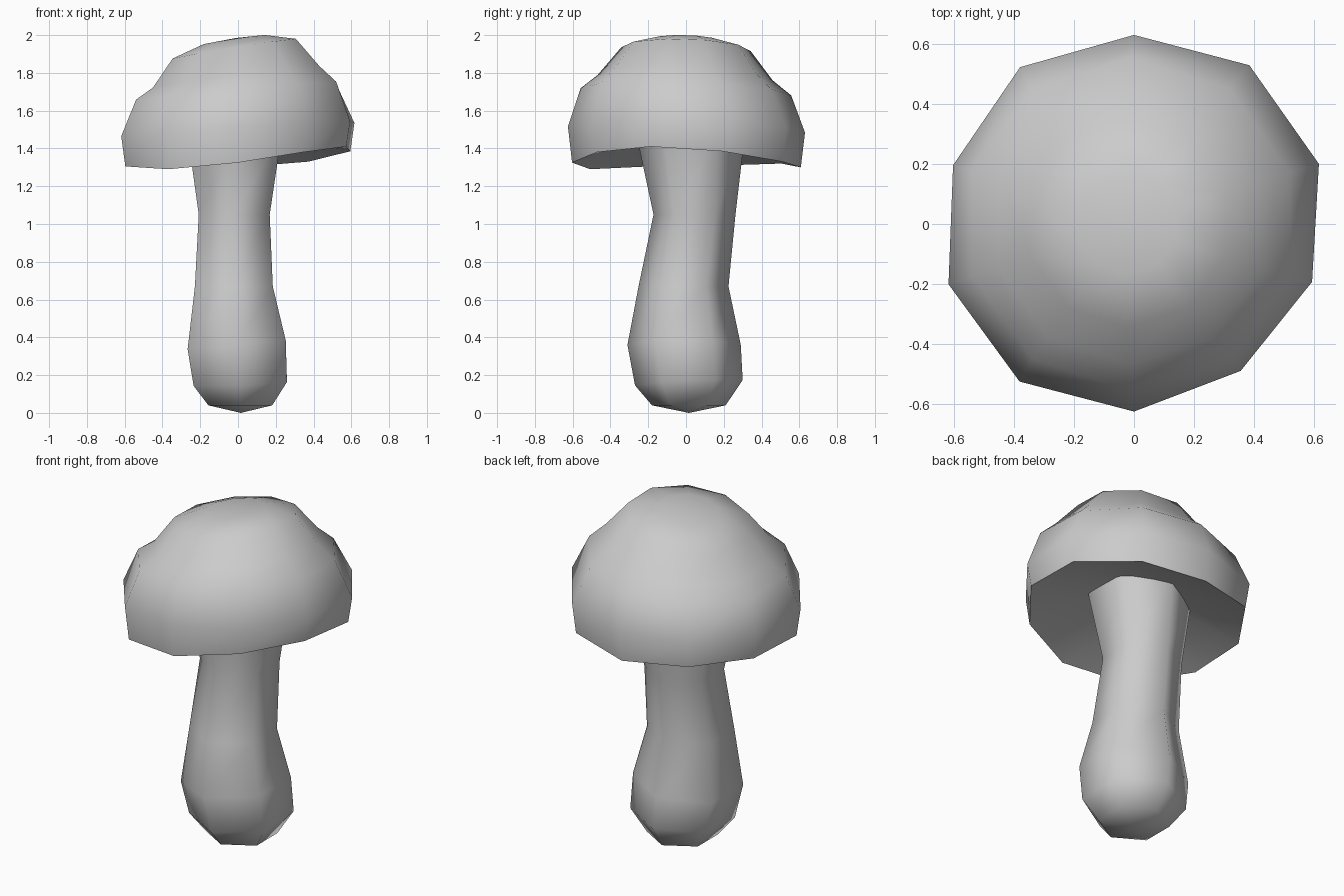
import bpy, math
from math import radians, sin, cos

if "Cube" in bpy.data.objects:
    bpy.data.objects.remove(bpy.data.objects["Cube"])


def ring(sides, cx, cy, z, r, tx=0.0, ty=0.0, factors=None, heights=None):
    """One tilted polygon ring with a corner on the y axis."""
    pts = []
    for i in range(sides):
        a = math.pi / 2 + math.tau * i / sides
        f = factors[i] if factors else 1.0
        x, y = r * f * cos(a), r * f * sin(a)
        zz = heights[i] if heights else z + tx * x + ty * y
        pts.append((cx + x, cy + y, zz))
    return pts


def skin(name, rings, start, end, angle):
    """Join rings with quads and close both ends with a centre point."""
    n = len(rings[0])
    verts = [p for r in rings for p in r] + [start, end]
    s, e = len(verts) - 2, len(verts) - 1
    faces = []
    for k in range(len(rings) - 1):
        for i in range(n):
            j = (i + 1) % n
            faces.append((k * n + i, k * n + j, (k + 1) * n + j, (k + 1) * n + i))
    last = (len(rings) - 1) * n
    for i in range(n):
        j = (i + 1) % n
        faces.append((s, j, i))
        faces.append((e, last + i, last + j))
    mesh = bpy.data.meshes.new(name)
    mesh.from_pydata(verts, [], faces)
    mesh.update()
    obj = bpy.data.objects.new(name, mesh)
    bpy.context.collection.objects.link(obj)
    bpy.context.view_layer.objects.active = obj
    obj.select_set(True)
    bpy.ops.object.shade_smooth_by_angle(angle=radians(angle))
    obj.select_set(False)
    return obj


# Stem: six-sided, slightly bent, with a bulbous foot
stem_profile = [  # centre x, centre y, z, radius, tilt x, tilt y
    (0.012, 0.015, 0.04, 0.195, 0.0, 0.0),
    (0.012, 0.015, 0.16, 0.285, 0.04, 0.05),
    (-0.007, -0.01, 0.36, 0.300, 0.09, 0.0),
    (-0.022, -0.013, 0.67, 0.238, 0.0, 0.0),
    (-0.020, 0.045, 1.05, 0.217, 0.0, 0.0),
    (-0.015, 0.025, 1.46, 0.285, 0.08, 0.0),
]
skin("stem", [ring(6, *p) for p in stem_profile],
     (0.015, 0.015, 0.0), (-0.015, 0.025, 1.47), 75)

# Cap: ten-sided, tilted dome with an uneven rim and hollow underside
rim_heights = [1.30, 1.32, 1.31, 1.305, 1.29, 1.325, 1.38, 1.41, 1.385, 1.33]
widths = [0.63, 0.646, 0.634, 0.65, 0.649, 0.625, 0.605, 0.624, 0.648, 0.654]
cap_rings = [
    ring(10, 0, 0.02, 1.44, 0.26, 0.07, -0.02),
    ring(10, 0, 0, 0, 0.965, factors=widths, heights=rim_heights),
    ring(10, 0, 0, 1.50, 1.0, 0.065, -0.025, factors=widths),
    ring(10, -0.01, 0, 1.70, 0.557, 0.09, -0.035),
    ring(10, -0.01, -0.005, 1.775, 0.463, 0.13, -0.03),
    ring(10, -0.02, 0.0, 1.925, 0.343, 0.16, -0.03),
    ring(10, -0.02, 0.0, 1.975, 0.17, 0.15, -0.03),
]
skin("cap", cap_rings, (0, 0.02, 1.45), (-0.01, 0, 1.985), 65)
